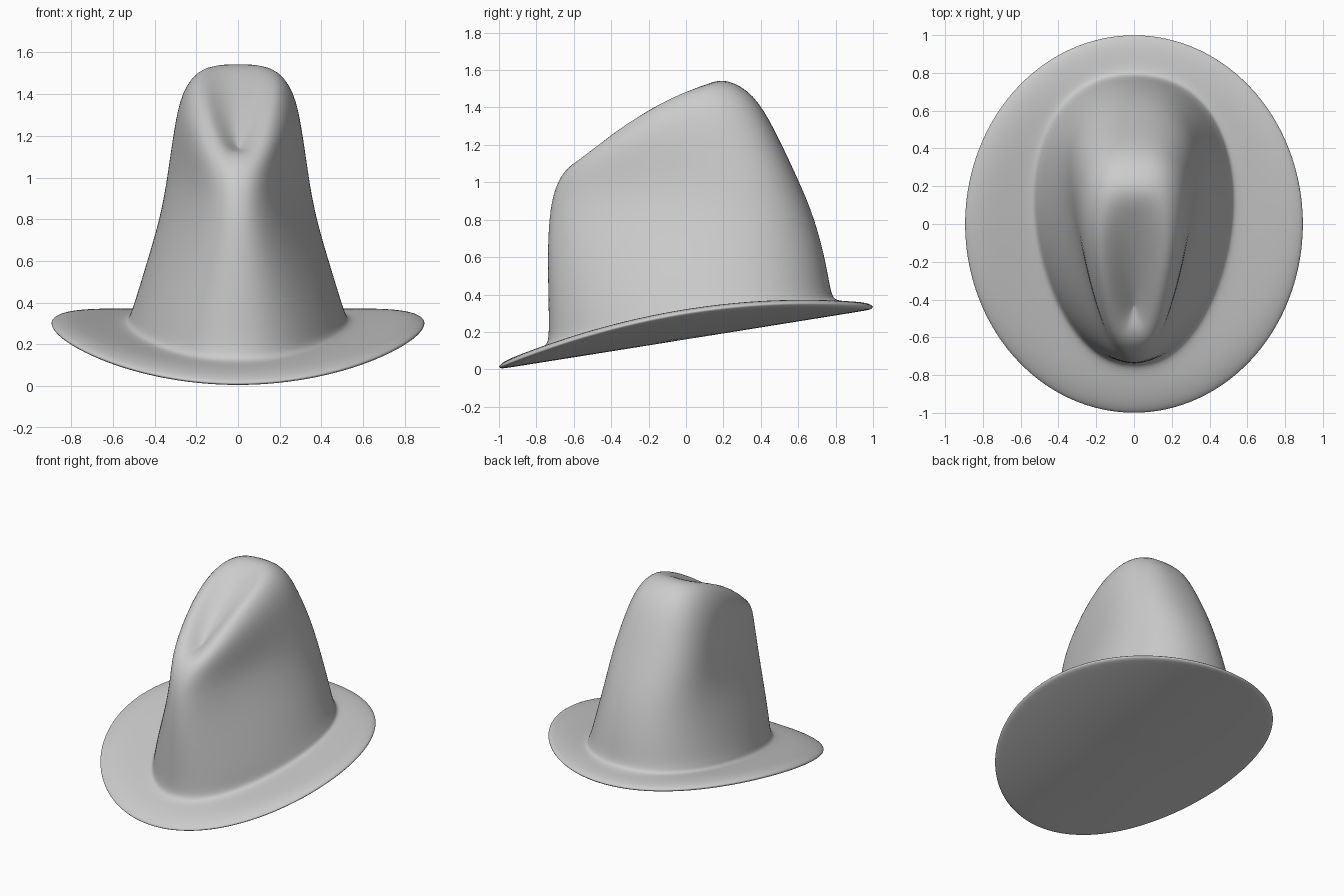
import bpy, bmesh, math

if "Cube" in bpy.data.objects:
    bpy.data.objects.remove(bpy.data.objects["Cube"])

N = 48  # points around each ring


def outline(yf, yb, wf, wb, p, q):
    """Egg-shaped outline from front yf to back yb; width blends from wf to wb.
    p sets the pinch behind the nose, q < 1 makes the ends boxier."""
    pts = []
    for i in range(N):
        a = 2 * math.pi * i / N
        u = (1 - math.cos(a)) / 2
        s = math.sin(a)
        x = math.copysign(abs(s) ** q, s) if abs(s) > 1e-6 else 0
        pts.append((x * (wf + (wb - wf) * u ** p), yf + (yb - yf) * u, u))
    return pts


def crown_ring(yf, zf, yb, zb, wf, wb, p, q, bulge):
    return [(x, y, zf + (zb - zf) * u + bulge * 4 * u * (1 - u))
            for x, y, u in outline(yf, yb, wf, wb, p, q)]


def brim_ring(yf, yb, wf, wb, h, q=1):
    """Ring lying h above the tilted underside, whose sides curl upward."""
    return [(x, y, max(0, 0.16 + 0.16 * y + 0.16 * x * x + h))
            for x, y, u in outline(yf, yb, wf, wb, 1, q)]


rings = []
# underside of the brim, from the centre outward
for r in (0, 0.3, 0.6, 0.85, 0.96):
    rings.append(brim_ring(-r, r, 0.895 * r, 0.895 * r, 0))
# rounded edge and top of the brim
for r, h in ((0.992, 0.001), (1.007, 0.012), (0.99, 0.03), (0.94, 0.05), (0.86, 0.066)):
    rings.append(brim_ring(-r, r, 0.895 * r, 0.895 * r, h))
# soft fillet where the crown rises
rings.append(brim_ring(-0.785, 0.83, 0.50, 0.62, 0.074, 0.95))
rings.append(brim_ring(-0.748, 0.793, 0.452, 0.59, 0.088, 0.9))
rings.append(brim_ring(-0.735, 0.780, 0.440, 0.58, 0.125, 0.9))
# crown: front y, front z, back y, back z, front width, back width, pinch, boxiness, bulge
for level in (
    (-0.735, 0.29, 0.770, 0.45, 0.42, 0.57, 1.0, 0.9, 0),
    (-0.740, 0.50, 0.740, 0.62, 0.35, 0.53, 1.1, 0.9, 0),
    (-0.740, 0.72, 0.675, 0.85, 0.27, 0.50, 1.5, 0.9, 0),
    (-0.722, 0.90, 0.580, 1.06, 0.22, 0.51, 2.0, 0.88, 0),
    (-0.685, 1.01, 0.472, 1.29, 0.22, 0.43, 1.8, 0.82, 0.02),
    (-0.630, 1.085, 0.365, 1.475, 0.205, 0.345, 1.3, 0.75, 0.055),
    (-0.560, 1.125, 0.220, 1.555, 0.13, 0.235, 1.0, 0.68, 0.085),
    (-0.500, 1.13, 0.120, 1.535, 0.07, 0.13, 1.0, 0.8, 0.03),
    (-0.400, 1.15, 0.000, 1.455, 0, 0, 1.0, 1.0, 0),
):
    rings.append(crown_ring(*level))

# skin the rings into one closed surface
bm = bmesh.new()
loops = [[bm.verts.new(co) for co in ring] for ring in rings]
for lo, hi in zip(loops, loops[1:]):
    for i in range(N):
        j = (i + 1) % N
        bm.faces.new((lo[i], lo[j], hi[j], hi[i]))
bmesh.ops.remove_doubles(bm, verts=bm.verts, dist=1e-4)
bmesh.ops.recalc_face_normals(bm, faces=bm.faces)
for f in bm.faces:
    f.smooth = True
mesh = bpy.data.meshes.new("hat")
bm.to_mesh(mesh)
bm.free()
hat = bpy.data.objects.new("hat", mesh)
bpy.context.collection.objects.link(hat)
sub = hat.modifiers.new("smooth_surface", 'SUBSURF')
sub.levels = sub.render_levels = 2
